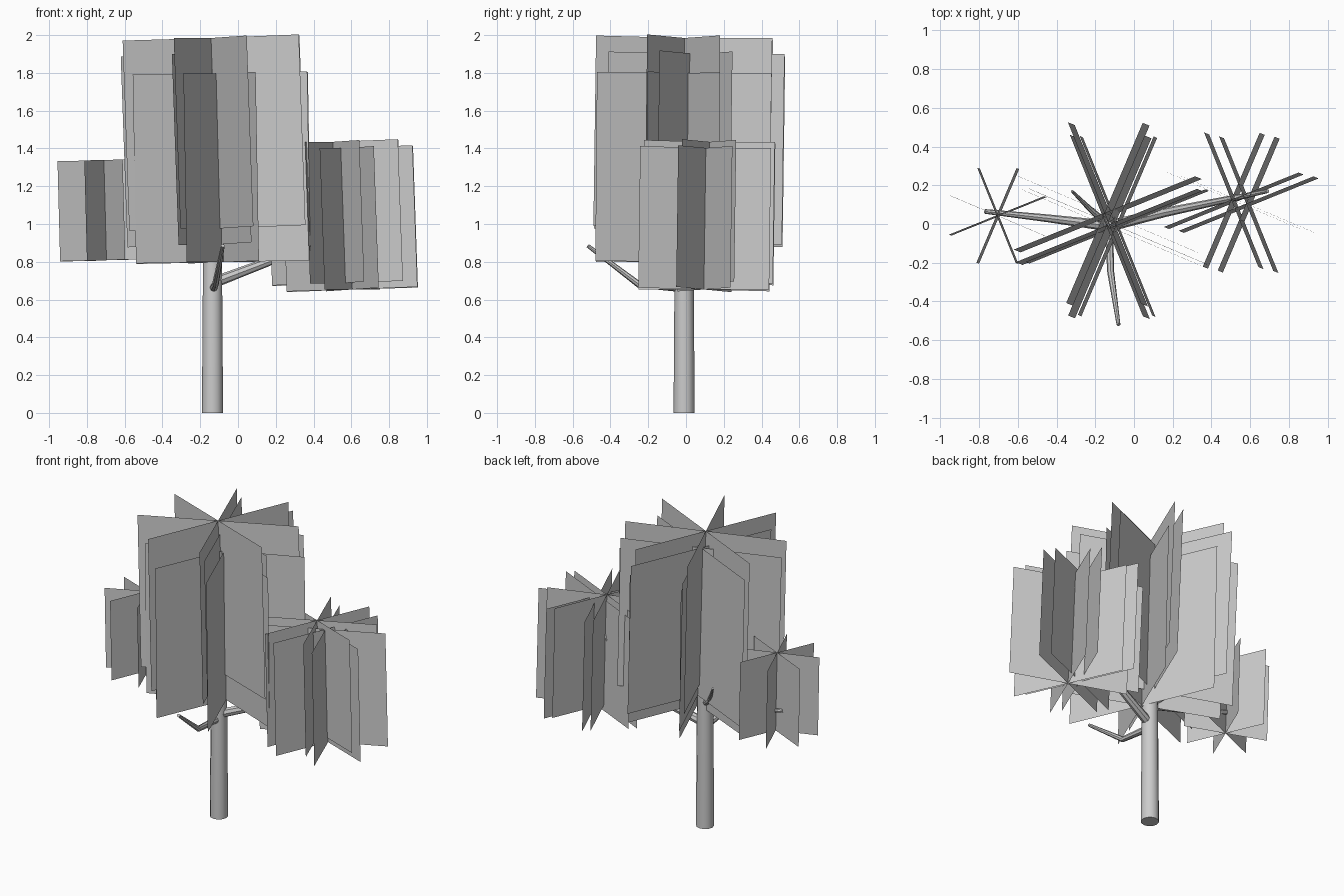
import bpy, bmesh
from math import radians
from mathutils import Matrix, Vector

if "Cube" in bpy.data.objects:
    bpy.data.objects.remove(bpy.data.objects["Cube"])


def limb(name, points, sides_res):
    """Tapered round tube through (x, y, z, radius) points."""
    cu = bpy.data.curves.new(name, 'CURVE')
    cu.dimensions = '3D'
    cu.bevel_depth = 1.0
    cu.bevel_resolution = sides_res
    cu.use_fill_caps = True
    sp = cu.splines.new('POLY')
    sp.points.add(len(points) - 1)
    for p, (x, y, z, r) in zip(sp.points, points):
        p.co = (x, y, z, 1)
        p.radius = r
    ob = bpy.data.objects.new(name, cu)
    bpy.context.collection.objects.link(ob)
    bpy.ops.object.select_all(action='DESELECT')
    ob.select_set(True)
    bpy.context.view_layer.objects.active = ob
    bpy.ops.object.convert(target='MESH')
    bpy.ops.object.shade_smooth_by_angle(angle=radians(40))


def leaf_cards(name, centre, size, tilt_x=-0.8, tilt_y=-2.0):
    """Four square upright cards crossing on one axis, leaning slightly."""
    bm = bmesh.new()
    h = size / 2
    lean = (Matrix.Translation(centre) @ Matrix.Rotation(radians(tilt_y), 4, 'Y')
            @ Matrix.Rotation(radians(tilt_x), 4, 'X'))
    for k in range(4):
        m = lean @ Matrix.Rotation(radians(22 + 45 * k), 4, 'Z')
        bm.faces.new([bm.verts.new(m @ Vector((x, 0, z)))
                      for x, z in ((-h, -h), (h, -h), (h, h), (-h, h))])
    me = bpy.data.meshes.new(name)
    bm.to_mesh(me)
    bm.free()
    bpy.context.collection.objects.link(bpy.data.objects.new(name, me))


# Trunk, thinning out inside the crown
limb("trunk", [(-.135, -.01, 0, .056), (-.135, -.01, .85, .05),
               (-.125, 0, 1.4, .03), (-.13, 0, 1.82, .014)], 4)

# Branches
limb("right_branch", [(-.13, -.01, .69, .03), (.16, .06, .80, .024),
                      (.45, .12, 1.08, .018), (.69, .17, 1.40, .01)], 2)
limb("left_branch", [(-.13, -.01, .82, .028), (-.45, .03, .88, .02),
                     (-.77, .065, .97, .012)], 2)
limb("front_branch", [(-.13, -.01, .66, .022), (-.12, -.25, .68, .018),
                      (-.08, -.52, .885, .01)], 2)
limb("back_branch", [(-.13, -.01, .82, .022), (-.23, .08, .90, .014),
                     (-.32, .17, 1.04, .007)], 2)

# Crown: three overlapping card clusters
leaf_cards("crown_upper", (-.125, -.015, 1.48), 1.01)
leaf_cards("crown_middle", (-.135, .05, 1.395), 1.01)
leaf_cards("crown_lower", (-.085, -.012, 1.298), 1.0, -.5, -1.0)

# Side clusters
leaf_cards("right_foliage_upper", (.515, .12, 1.06), .75)
leaf_cards("right_foliage_lower", (.592, .10, 1.028), .75)
leaf_cards("left_foliage", (-.703, .042, 1.073), .53, -.5, -1.5)
